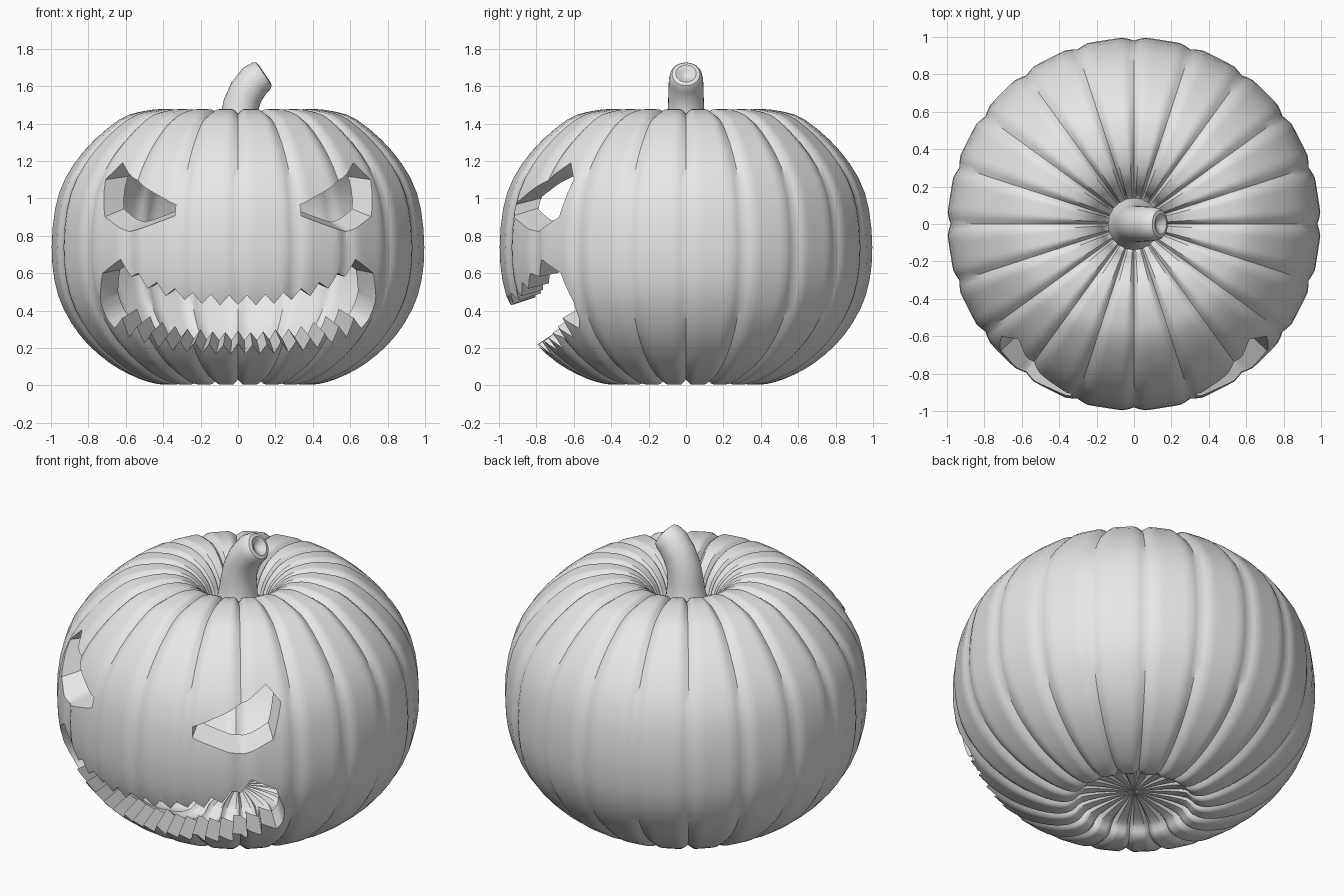
import bpy, bmesh, math
from mathutils import Vector

if "Cube" in bpy.data.objects:
    bpy.data.objects.remove(bpy.data.objects["Cube"])

RIBS, PER_RIB, MID_Z = 20, 10, 0.74
SEGS = RIBS * PER_RIB

grey = bpy.data.materials.new("plain_grey")
grey.use_nodes = True
grey.diffuse_color = (0.8, 0.8, 0.8, 1)
grey.node_tree.nodes["Principled BSDF"].inputs["Base Color"].default_value = (0.8, 0.8, 0.8, 1)

# Body outline as radius and height, from the bottom hollow to the stem pit
OUTLINE = [Vector(p) for p in (
    (0, .10), (.15, .09), (.29, .065), (.34, .02), (.41, .005), (.53, .035), (.69, .12),
    (.85, .27), (.965, .48), (1, .74), (.96, 1.03), (.83, 1.25), (.64, 1.42),
    (.5, 1.468), (.38, 1.475), (.27, 1.44), (.19, 1.36), (.14, 1.26), (0, 1.22))]


def smooth_path(pts, steps):
    """Catmull-Rom curve through the points."""
    out = []
    ext = [2 * pts[0] - pts[1]] + pts + [2 * pts[-1] - pts[-2]]
    for a, b, c, d in zip(ext, ext[1:], ext[2:], ext[3:]):
        for i in range(steps):
            t = i / steps
            out.append(0.5 * (2 * b + (c - a) * t + (2 * a - 5 * b + 4 * c - d) * t * t
                              + (3 * b - a - 3 * c + d) * t ** 3))
        if c is pts[-1]:
            out.append(c.copy())
            break
    return out


def add_object(name, bm):
    bmesh.ops.remove_doubles(bm, verts=bm.verts, dist=0.0005)
    bmesh.ops.recalc_face_normals(bm, faces=bm.faces)
    mesh = bpy.data.meshes.new(name)
    bm.to_mesh(mesh)
    bm.free()
    mesh.materials.append(grey)
    obj = bpy.data.objects.new(name, mesh)
    bpy.context.collection.objects.link(obj)
    return obj


def skin(bm, rings):
    for lo, hi in zip(rings, rings[1:]):
        n = len(lo)
        for i in range(n):
            j = (i + 1) % n
            bm.faces.new((lo[i], lo[j], hi[j], hi[i]))


PATH = smooth_path(OUTLINE, 3)


def ribbed_body(name, scale):
    """Lathe with flat panels and a narrow groove between them."""
    bm = bmesh.new()
    rings = []
    half = math.pi / RIBS
    for k, p in enumerate(PATH):
        tangent = (PATH[min(k + 1, len(PATH) - 1)] - PATH[max(k - 1, 0)]).normalized()
        normal = Vector((tangent.y, -tangent.x))
        ring = []
        for i in range(SEGS):
            ang = 2 * math.pi * i / SEGS
            off = (i % PER_RIB) / PER_RIB * 2 * half
            gap = min(off, 2 * half - off)
            panel = 1.007 * math.cos(half) / math.cos(off - half)
            groove = 0.026 * min(1, p.x / .3) * math.exp(-(gap / 0.035) ** 2)
            r = max(0, p.x * panel - normal.x * groove)
            z = p.y - normal.y * groove
            ring.append(bm.verts.new((r * math.cos(ang) * scale, r * math.sin(ang) * scale,
                                      MID_Z + (z - MID_Z) * scale)))
        rings.append(ring)
    skin(bm, rings)
    return add_object(name, bm)


def front_y(x, z):
    """Depth of the body's front surface at a given x and z."""
    wall = [p for p in PATH if p.x > .4]
    for a, b in zip(wall, wall[1:]):
        if a.y <= z <= b.y:
            r = a.x + (b.x - a.x) * (z - a.y) / (b.y - a.y)
            return -math.sqrt(max(r * r - x * x, .04))
    return -.6


def carving(name, outline, aim_z):
    """Cutter that narrows towards a point inside the body."""
    bm = bmesh.new()
    rings = [[], []]
    for x, z in outline:
        depth = -front_y(x, z)
        for ring, plane in zip(rings, (1.6, .25)):
            s = plane / depth
            ring.append(bm.verts.new((x * s, -plane, aim_z + (z - aim_z) * s)))
    skin(bm, rings)
    for ring in rings:
        bm.faces.new(ring)
    obj = add_object(name, bm)
    obj.hide_render = True
    return obj


def mouth_outline():
    upper = lambda x: .48 + .25 * x * x + .6 * x ** 4
    lower = lambda x: .165 + .1 * x * x + .5 * x ** 4
    teeth_up, teeth_low = 13, 17
    pts = []
    # Lower teeth, left to right
    for i in range(2 * teeth_low + 1):
        x = -.66 + 1.32 * i / (2 * teeth_low)
        pts.append((x, lower(x) + (i % 2) * (.05 + .08 * x * x)))
    right = [(.705, .36), (.737, .45), (.727, .6)]
    pts += right
    # Upper teeth, right to left
    for i in range(2 * teeth_up + 1):
        x = .63 - 1.26 * i / (2 * teeth_up)
        pts.append((x, upper(x) - (i % 2) * .055))
    return pts + [(-x, z) for x, z in reversed(right)]


# Hollow shell with carved face
body = ribbed_body("pumpkin_shell", 1)
eye = [(.62, 1.19), (.57, 1.11), (.335, .965), (.34, .905), (.59, .815), (.715, .9), (.71, 1.1)]
cutters = [
    ribbed_body("hollow_cutter", .87),
    carving("mouth_cutter", mouth_outline(), MID_Z),
    carving("left_eye_cutter", eye, 1.2),
    carving("right_eye_cutter", [(-x, z) for x, z in eye], 1.2)]
for cutter in cutters:
    cutter.hide_render = True
    mod = body.modifiers.new(cutter.name, 'BOOLEAN')
    mod.operation = 'DIFFERENCE'
    mod.solver = 'EXACT'
    mod.object = cutter
bpy.context.view_layer.objects.active = body
body.select_set(True)
for mod in list(body.modifiers):
    bpy.ops.object.modifier_apply(modifier=mod.name)
for cutter in cutters:
    bpy.data.objects.remove(cutter)

# Bent stem: x, z, radius and lean of each ring, ending in a dished tip
bm = bmesh.new()
rings = []
for x, z, radius, lean in ((0, 1.2, .15, 0), (0, 1.27, .135, 0), (0, 1.34, .11, 2),
                           (.004, 1.42, .1, 8), (.016, 1.5, .096, 18), (.045, 1.57, .094, 32),
                           (.09, 1.63, .092, 48), (.125, 1.655, .086, 56),
                           (.139, 1.664, .074, 56), (.143, 1.667, .055, 56),
                           (.134, 1.661, .035, 56), (.122, 1.653, .018, 56),
                           (.12, 1.652, 0, 56)):
    a = math.radians(lean)
    across = Vector((math.cos(a), 0, -math.sin(a)))
    ring = []
    for i in range(32):
        t = 2 * math.pi * i / 32
        ring.append(bm.verts.new(Vector((x, 0, z)) + radius * (
            across * math.cos(t) + Vector((0, math.sin(t), 0)))))
    rings.append(ring)
skin(bm, rings)
bm.faces.new(rings[0])
stem = add_object("stem", bm)

# Smooth skin with crisp carved edges
for obj in (body, stem):
    bpy.ops.object.select_all(action='DESELECT')
    obj.select_set(True)
    bpy.context.view_layer.objects.active = obj
    bpy.ops.object.shade_smooth_by_angle(angle=math.radians(38))
